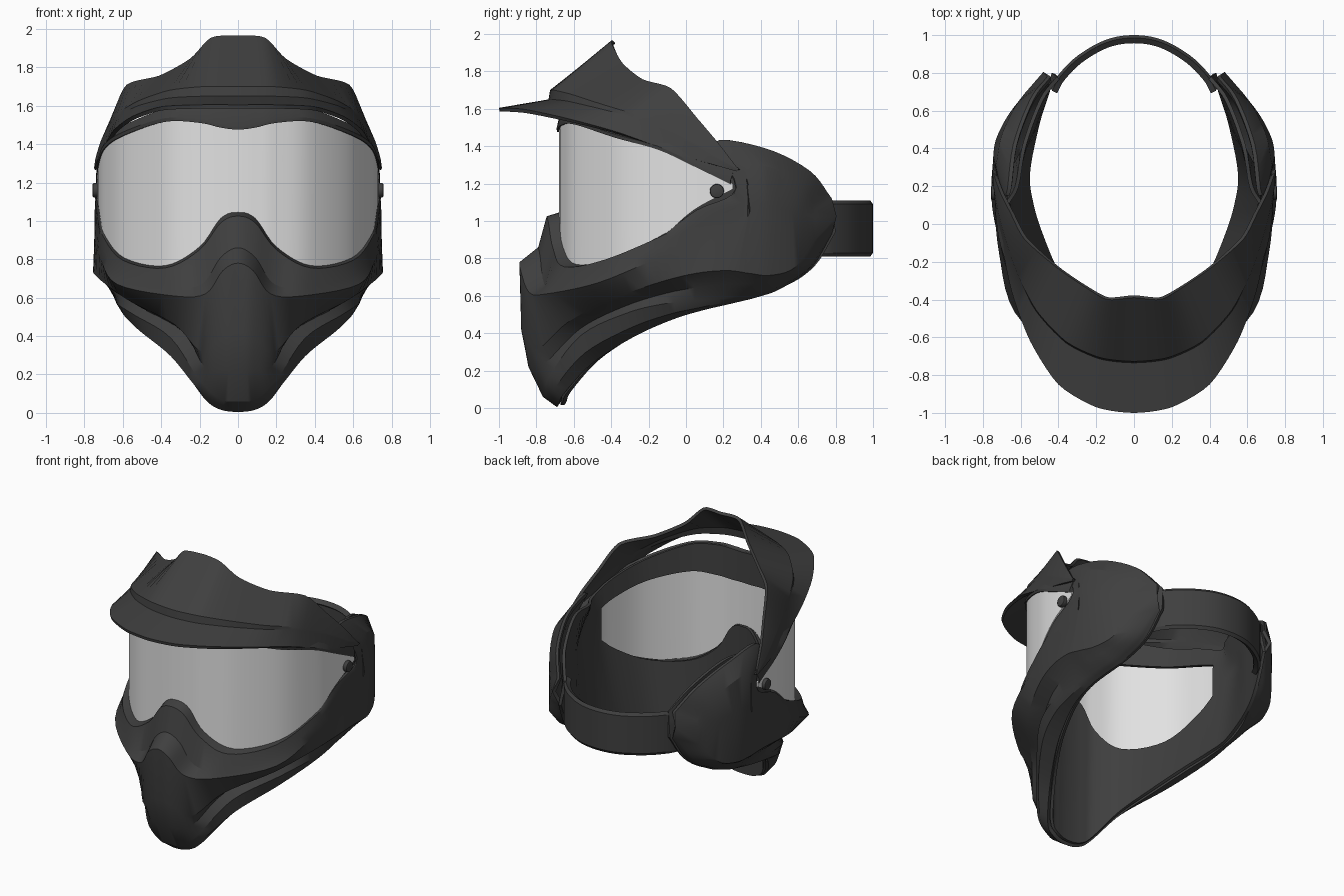
import bpy, bmesh, math
from mathutils import Vector

if "Cube" in bpy.data.objects:
    bpy.data.objects.remove(bpy.data.objects["Cube"])


def material(name, rgb):
    m = bpy.data.materials.new(name)
    m.diffuse_color = (*rgb, 1)
    m.use_nodes = True
    m.node_tree.nodes["Principled BSDF"].inputs["Base Color"].default_value = m.diffuse_color
    return m


DARK = material("charcoal plastic", (0.05, 0.05, 0.05))
CLEAR = material("pale grey lens", (0.76, 0.76, 0.76))


def spline(points, sub, soft=1.0):
    """Curve through the points, symmetric at x = 0; soft below 1 gives tighter corners."""
    p = [Vector(q) for q in points]
    p = [Vector((-p[1].x, p[1].y, p[1].z))] + p + [2 * p[-1] - p[-2]]
    out = []
    for i in range(1, len(p) - 2):
        a, b, c, d = p[i - 1:i + 3]
        m, n = (c - a) * soft / 2, (d - b) * soft / 2
        for k in range(sub):
            t = k / sub
            out.append(b * (2 * t ** 3 - 3 * t ** 2 + 1) + m * (t ** 3 - 2 * t ** 2 + t)
                       + c * (3 * t ** 2 - 2 * t ** 3) + n * (t ** 3 - t ** 2))
    return out + [p[-2]]


def finish(ob, mat, angle=28):
    """Bake the modifiers, colour the part and smooth it."""
    dg = bpy.context.evaluated_depsgraph_get()
    me = bpy.data.meshes.new_from_object(ob.evaluated_get(dg))
    ob.modifiers.clear()
    ob.data = me
    me.materials.clear()
    me.materials.append(mat)
    bpy.ops.object.select_all(action='DESELECT')
    ob.select_set(True)
    bpy.context.view_layer.objects.active = ob
    bpy.ops.object.shade_smooth_by_angle(angle=math.radians(angle))


def loft(name, rails, mat, thick, sub=5, tip=None, hole=None, soft=1.0):
    """Half shell through the rails, mirrored over x and thickened inward."""
    bm = bmesh.new()
    grid = [[bm.verts.new((max(q.x, 0), q.y, q.z)) for q in spline(r, sub, soft)] for r in rails]
    for j in range(len(grid) - 1):
        for i in range(len(grid[0]) - 1):
            if hole and j == hole[0] and i < hole[1]:
                continue
            a, b = grid[j], grid[j + 1]
            bm.faces.new((a[i], b[i], b[i + 1], a[i + 1]))
    if tip:
        t = bm.verts.new(tip)
        for a, b in zip(grid, grid[1:]):
            bm.faces.new((a[-1], b[-1], t))
    me = bpy.data.meshes.new(name)
    bm.to_mesh(me)
    bm.free()
    ob = bpy.data.objects.new(name, me)
    bpy.context.collection.objects.link(ob)
    mir = ob.modifiers.new("mirror", 'MIRROR')
    mir.use_clip = True
    mir.merge_threshold = 0.002
    sol = ob.modifiers.new("thickness", 'SOLIDIFY')
    sol.thickness = thick
    sol.offset = -1
    finish(ob, mat)
    return ob


# Heights of the wraparound lens along its width
XS = [0, .09, .2, .38, .59, .69, .725, .735]
LOW = [1.05, 1.02, .87, .77, .81, .93, 1.06, 1.17]
TOP = [1.48, 1.49, 1.515, 1.52, 1.45, 1.385, 1.30, 1.20]


def wrap(zs, scale=1.0, dy=0.0):
    """Rail on the curved lens surface at the given heights."""
    return [(x * scale, .25 - .93 * max(0, 1 - (x / .735) ** 2.3) ** (1 / 2.3) + dy, z)
            for x, z in zip(XS, zs)]


def shift(zs, ds):
    return [z + d for z, d in zip(zs, ds)]


def move(rail, x=0, y=0, z=0):
    return [(p[0] + x if p[0] else 0, p[1] + y, p[2] + z) for p in rail]


def mix(a, b, t):
    return [tuple(Vector(p).lerp(Vector(q), t)) for p, q in zip(a, b)]


# Face shell: rails from the lens edge down to the jaw edge, nose to ear
lens_edge = [(0, -.745, 1.025), (.09, -.735, .99), (.2, -.71, .85), (.38, -.65, .755),
             (.6, -.43, .795), (.705, -.12, .925), (.735, .1, 1.04), (.74, .27, 1.18),
             (.68, .15, 1.42), (.64, .42, 1.39), (.55, .66, 1.27), (.46, .78, 1.12)]
frame_lip = [(0, -.79, .86), (.09, -.78, .81), (.19, -.76, .67), (.36, -.71, .655),
             (.61, -.45, .72), (.705, -.15, .87), (.735, .12, 1.01), (.74, .33, 1.12),
             (.73, .32, 1.29), (.70, .47, 1.28), (.63, .62, 1.18), (.57, .69, 1.06)]
chin_ledge = [(0, -.89, .78), (.08, -.885, .74), (.17, -.84, .62), (.34, -.75, .61),
              (.63, -.47, .67), (.715, -.15, .80), (.74, .13, .9), (.745, .31, 1.0),
              (.745, .36, 1.08), (.73, .45, 1.08), (.67, .57, 1.05), (.58, .69, 1.02)]
cheek_ridge = [(0, -.88, .42), (.08, -.87, .4), (.19, -.79, .32), (.33, -.63, .46),
               (.56, -.40, .58), (.69, -.15, .67), (.745, .05, .72), (.755, .22, .735),
               (.74, .34, .72), (.71, .45, .71), (.66, .58, .75), (.58, .69, .9)]
jaw_ridge = [(0, -.765, .06), (.09, -.755, .07), (.2, -.73, .17), (.35, -.56, .39),
             (.54, -.31, .51), (.62, -.1, .56), (.635, .08, .575), (.63, .24, .59),
             (.62, .38, .61), (.59, .5, .65), (.54, .66, .75), (.47, .77, .93)]
jaw_edge = [(0, -.69, .005), (.1, -.68, .02), (.18, -.65, .08), (.29, -.5, .24),
            (.42, -.28, .38), (.505, -.08, .47), (.555, .08, .52), (.575, .25, .56),
            (.56, .39, .595), (.525, .51, .64), (.475, .67, .75), (.44, .78, .93)]
inset = [.0, .0, .02, .05, .05, .04, .025, .01, 0, 0, 0, 0]
groove, belly = [], []
for a, b, c, s in zip(cheek_ridge, jaw_ridge, jaw_edge, inset):
    m = (Vector(a) + Vector(b)) / 2
    front = max(0, 1 - m.x / .25)        # keep the chin rounded in the middle
    groove.append((m.x - s, m.y + s * .6 - .02 * front, m.z - .02 * front))
    n = (Vector(b) + Vector(c)) / 2
    belly.append((n.x + s * .6, n.y - s * .2, n.z - s * .4))
lens_seat = wrap(LOW, 1, .015) + [(x - .02, y, z) for x, y, z in lens_edge[8:]]
loft("face_shell", [lens_seat, lens_edge, frame_lip, chin_ledge, cheek_ridge, groove,
                    jaw_ridge, belly, jaw_edge], DARK, .025, tip=(.48, .805, 1.025))

# Wraparound lens
loft("lens", [wrap(TOP), wrap(shift(LOW, [-.02] * 6 + [0, 0]))], CLEAR, .012, sub=6)

# Brow frame above the lens
BROW = [.11, .105, .085, .065, .055, .05, .06, .09]
loft("brow_frame", [wrap(shift(TOP, BROW), .985, .01), wrap(shift(TOP, [.015] * 8), 1.008, -.012),
                    wrap(shift(TOP, [-.004] * 8), 1.006, -.01)], DARK, .04)

# Inner liner from the brow to the jaw and ears, with an open window
ear_top = move(lens_edge[9:], x=-.05, z=-.01)
liner_low = move(jaw_edge[:8] + jaw_edge[9:], x=-.005, y=.02, z=.012)
liner_top = wrap(shift(TOP, BROW), .95, .035)[:7] + [(.63, .2, 1.37)] + ear_top
ear_low = liner_low[8:]
window_top = wrap(shift(TOP, [-.10, -.11, -.125, -.12, -.09, -.08, -.06, -.01]), .93, .04)
window_low = wrap(shift(LOW, [.02, .02, .01, .0, -.01, .01, .03, .01]), .93, .04)
# keep the liner clear of the lens corners
window_top[7] = (.66, .26, 1.19)
window_low[7] = (.66, .26, 1.14)
window_top += mix(ear_top, ear_low, .35)
window_low += mix(ear_top, ear_low, .5)
loft("inner_liner", [liner_top, window_top, window_low, liner_low], DARK, .02, hole=(1, 28))

# Visor: bill edge, crest base, crest foot and crest top
bill = [(0, -1, 1.605), (.2, -.97, 1.605), (.4, -.85, 1.595), (.55, -.62, 1.545),
        (.65, -.35, 1.47), (.71, -.05, 1.36), (.74, .15, 1.30), (.745, .27, 1.265)]
base = [(0, -.735, 1.65), (.18, -.715, 1.65), (.36, -.63, 1.64), (.52, -.46, 1.60),
        (.63, -.24, 1.54), (.705, 0, 1.43), (.74, .17, 1.33), (.75, .28, 1.275)]
crest = [(0, -.39, 1.965), (.14, -.40, 1.955), (.25, -.34, 1.845), (.41, -.23, 1.757),
         (.58, -.08, 1.71), (.655, .06, 1.55), (.71, .17, 1.42), (.745, .27, 1.29)]
STEP = [.05, .05, .04, .025, .015, .01, .005, .002]
foot = [(x, y + .008, z + s) for (x, y, z), s in zip(base, STEP)]
loft("visor", [crest, foot, base, bill], DARK, .02, soft=.75)

# Rear head strap with softened edges
arc = [(0, 1), (.15, .975), (.3, .89), (.4, .79), (.44, .72)]
strap = [[(x * s, y - (1 - s), z) for x, y in arc]
         for z, s in ((.81, .985), (.83, 1), (1.09, 1), (1.11, .985))]
loft("head_strap", strap, DARK, .035)

# Lens pivot buttons
for side, label in ((-1, "left"), (1, "right")):
    bpy.ops.mesh.primitive_cylinder_add(vertices=20, radius=.038, depth=.035,
                                        location=(side * .74, .165, 1.16),
                                        rotation=(0, math.pi / 2, 0))
    button = bpy.context.object
    button.name = "pivot_button_" + label
    bev = button.modifiers.new("bevel", 'BEVEL')
    bev.width = .008
    bev.segments = 2
    finish(button, DARK)
